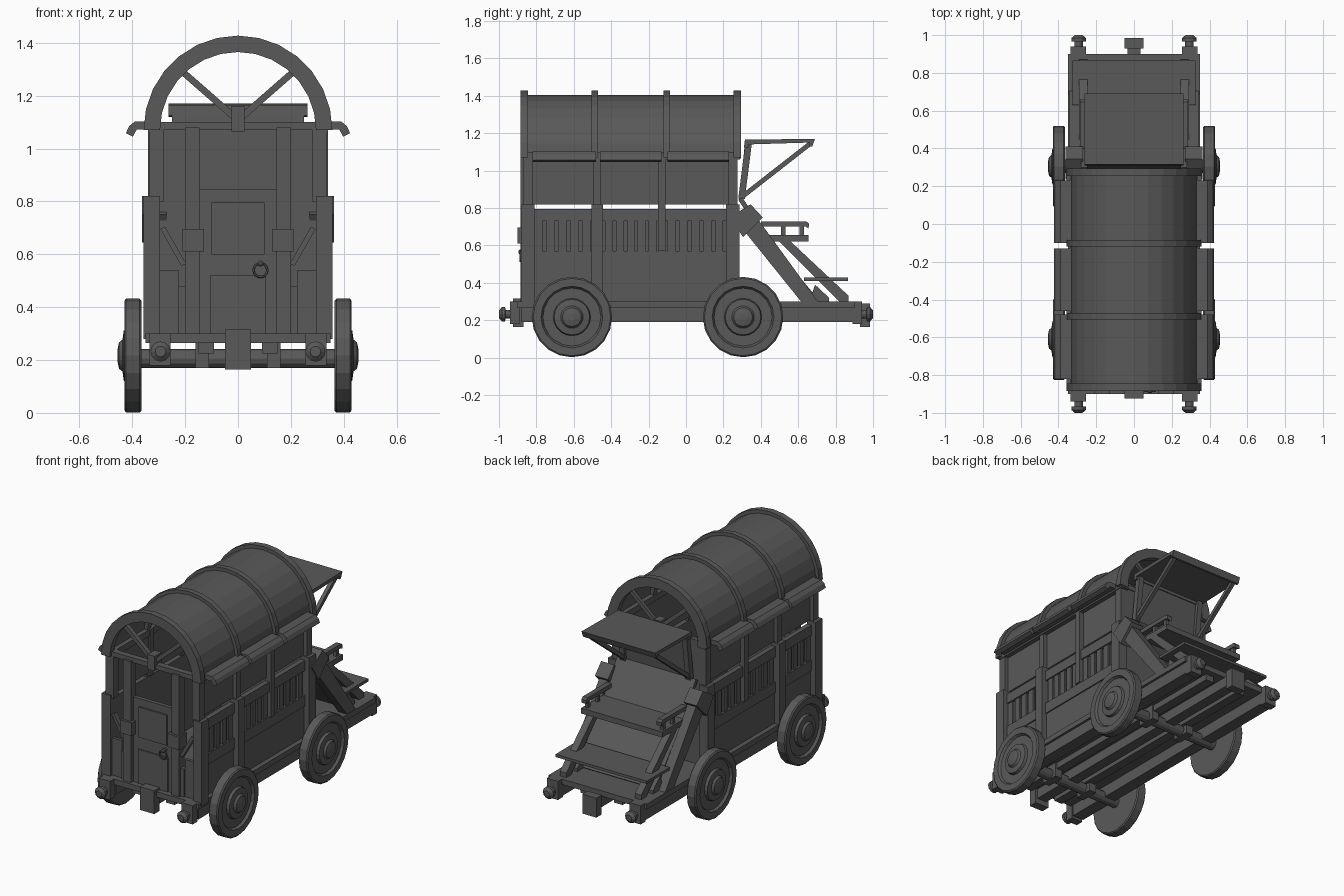
import bpy, bmesh, math
from mathutils import Vector

mat = bpy.data.materials.new("dark_grey")
mat.diffuse_color = (0.1, 0.1, 0.1, 1)

def finish(name, bm, mirror=False):
    bmesh.ops.recalc_face_normals(bm, faces=bm.faces)
    me = bpy.data.meshes.new(name)
    bm.to_mesh(me)
    bm.free()
    me.materials.append(mat)
    ob = bpy.data.objects.new(name, me)
    bpy.context.collection.objects.link(ob)
    if mirror:
        ob.modifiers.new("mirror", 'MIRROR').use_mirror_merge = False
    return ob

def prism(name, pts, a, b, axis='x', mirror=False):
    """Extrude a profile: (y, z) points along x, or (x, z) points along y."""
    bm = bmesh.new()
    co = (lambda p, t: (t, p[0], p[1])) if axis == 'x' else (lambda p, t: (p[0], t, p[1]))
    lo = [bm.verts.new(co(p, a)) for p in pts]
    hi = [bm.verts.new(co(p, b)) for p in pts]
    bm.faces.new(lo)
    bm.faces.new(hi)
    for i in range(len(pts)):
        j = (i + 1) % len(pts)
        bm.faces.new((lo[i], lo[j], hi[j], hi[i]))
    return finish(name, bm, mirror)

def box(name, x, y, z, mirror=False):
    return prism(name, [(y[0], z[0]), (y[1], z[0]), (y[1], z[1]), (y[0], z[1])], x[0], x[1], 'x', mirror)

def bar(name, p, q, w, a, b, axis='x', mirror=False):
    """Straight bar of width w from p to q in the profile plane."""
    p, q = Vector(p), Vector(q)
    d = (q - p).normalized()
    n = Vector((-d.y, d.x)) * w / 2
    return prism(name, [p - n, q - n, q + n, p + n], a, b, axis, mirror)

def lathe(name, prof, centre, axis, n=20, mirror=False):
    """Turn (position along axis, radius) points about the x or y axis."""
    bm = bmesh.new()
    rings = []
    for t, r in prof:
        ring = []
        for i in range(n):
            an = 2 * math.pi * i / n
            u, v = r * math.cos(an), r * math.sin(an)
            ring.append(bm.verts.new((t, centre[0] + u, centre[1] + v) if axis == 'x'
                                     else (centre[0] + u, t, centre[1] + v)))
        rings.append(ring)
    for r0, r1 in zip(rings, rings[1:]):
        for i in range(n):
            j = (i + 1) % n
            bm.faces.new((r0[i], r0[j], r1[j], r1[i]))
    bm.faces.new(rings[0])
    bm.faces.new(rings[-1])
    return finish(name, bm, mirror)

def arch(name, r_out, r_in, y0, y1, n=14, zc=1.07):
    ang = [math.pi * i / n for i in range(n + 1)]
    pts = [(r_out * math.cos(a), zc + r_out * math.sin(a)) for a in ang]
    pts += [(r_in * math.cos(a), zc + r_in * math.sin(a)) for a in reversed(ang)]
    return prism(name, pts, y0, y1, 'y')

# wheels and axles
wheel = [(0.365, 0.05), (0.365, 0.208), (0.372, 0.215), (0.423, 0.215), (0.43, 0.207), (0.43, 0.165),
         (0.415, 0.155), (0.415, 0.1), (0.432, 0.095), (0.437, 0.06), (0.45, 0.05), (0.456, 0.02)]
for tag, y in (("front", -0.61), ("rear", 0.305)):
    lathe(tag + "_wheel", wheel, (y, 0.217), 'x', 20, True)
    lathe(tag + "_axle", [(-0.38, 0.036), (0.38, 0.036)], (y, 0.205), 'x', 12)
    box(tag + "_axle_block", (0.11, 0.16), (y - 0.06, y + 0.06), (0.17, 0.27), True)

# chassis
box("floor", (-0.35, 0.35), (-0.9, 0.9), (0.265, 0.3))
box("side_rail", (0.255, 0.335), (-0.88, 0.93), (0.19, 0.28), True)
box("inner_rail", (0.09, 0.15), (-0.86, 0.86), (0.225, 0.27), True)
box("centre_beam", (-0.035, 0.035), (-0.9, 0.95), (0.2, 0.27))
box("front_hitch", (-0.05, 0.05), (-0.925, -0.87), (0.165, 0.315))
box("rear_hitch", (-0.05, 0.05), (0.93, 0.985), (0.165, 0.29))
for tag, s in (("front", -1), ("rear", 1)):
    box(tag + "_rail_cap", (0.255, 0.335), sorted((s * 0.89, s * 0.94)), (0.18, 0.3), True)
    lathe(tag + "_buffer", [(s * 0.94, 0.022), (s * 0.965, 0.022), (s * 0.967, 0.038), (s * 0.985, 0.038),
                            (s * 1.0, 0.02)], (0.293, 0.232), 'y', 12, True)

# side walls: solid lower boards, slats, rail, recessed upper panel
box("lower_side_wall", (0.295, 0.32), (-0.86, 0.27), (0.3, 0.57), True)
box("slat_backing", (0.295, 0.308), (-0.86, 0.27), (0.5, 0.795), True)
box("side_sill", (0.295, 0.328), (-0.86, 0.27), (0.5, 0.57), True)
box("side_rail_upper", (0.295, 0.328), (-0.86, 0.27), (0.73, 0.795), True)
box("upper_side_panel", (0.292, 0.31), (-0.86, 0.27), (0.82, 1.08), True)
box("eave_beam", (0.285, 0.34), (-0.87, 0.29), (1.06, 1.1), True)
bays = [(-0.82, -0.5), (-0.44, -0.15), (-0.11, 0.21)]
for y0, y1 in bays:
    for i in range(5):
        yc = y0 + (y1 - y0) * (i + 0.5) / 5
        box("side_slat", (0.305, 0.32), (yc - 0.021, yc + 0.021), (0.57, 0.73), True)
for y0, y1 in ((-0.88, -0.81), (-0.505, -0.445), (0.215, 0.285)):
    box("lower_post", (0.295, 0.357), (y0, y1), (0.28, 0.82), True)
    box("upper_post", (0.28, 0.335), (y0 + 0.01, y1 - 0.01), (0.8, 1.1), True)
box("short_post", (0.3, 0.34), (-0.15, -0.11), (0.57, 1.08), True)

# barrel roof, ribs and drooping eaves
arch("canvas_roof", 0.335, 0.318, -0.87, 0.285)
for y0, y1 in ((-0.885, -0.845), (-0.505, -0.47), (-0.12, -0.085), (0.255, 0.295)):
    arch("roof_rib", 0.357, 0.295, y0, y1)
eave = [(0.32, 1.07), (0.32, 1.102), (0.39, 1.102), (0.412, 1.085), (0.424, 1.058), (0.398, 1.045), (0.383, 1.072)]
for y0, y1 in ((-0.82, -0.48), (-0.46, -0.13), (-0.1, 0.23)):
    prism("eave_flap", eave, y0, y1, 'y', True)

# open gables with diagonal braces
for y0, y1 in ((-0.87, -0.83), (0.25, 0.28)):
    box("gable_beam", (-0.33, 0.33), (y0, y1), (1.07, 1.1))
    bar("gable_brace", (0.015, 1.12), (0.215, 1.295), 0.025, y0 + 0.005, y1 - 0.005, 'y', True)
    box("gable_block", (-0.025, 0.025), (y0 - 0.015, y1 + 0.015), (1.065, 1.16))

# front with door
box("door_post", (0.145, 0.2), (-0.885, -0.83), (0.3, 1.08), True)
box("door", (-0.145, 0.145), (-0.86, -0.835), (0.3, 0.845))
box("door_panel", (-0.1, 0.1), (-0.872, -0.855), (0.6, 0.795))
box("door_foot", (-0.105, 0.105), (-0.868, -0.855), (0.3, 0.52))
box("post_bracket", (0.128, 0.21), (-0.9, -0.82), (0.61, 0.695), True)
box("front_slat", (0.2, 0.225), (-0.87, -0.84), (0.3, 0.48), True)
box("front_side_board", (0.225, 0.3), (-0.86, -0.84), (0.3, 0.54), True)
bar("front_brace", (0.205, 0.56), (0.285, 0.7), 0.02, -0.87, -0.84, 'y', True)
lathe("door_knob", [(-0.86, 0.012), (-0.89, 0.012), (-0.895, 0.006)], (0.085, 0.565), 'y', 8)
bpy.ops.mesh.primitive_torus_add(major_radius=0.026, minor_radius=0.005, major_segments=14, minor_segments=6,
                                 location=(0.085, -0.885, 0.54), rotation=(math.pi / 2, 0, 0))
bpy.context.object.name = "door_ring"
bpy.context.object.data.materials.append(mat)

# rear wall and awning
box("rear_wall", (-0.3, 0.3), (0.25, 0.275), (0.3, 1.08))
prism("awning", [(0.31, 1.125), (0.315, 1.165), (0.69, 1.17), (0.675, 1.13), (0.66, 1.13), (0.66, 1.15),
                 (0.335, 1.14), (0.335, 1.12)], -0.262, 0.262)
bar("awning_post", (0.297, 0.85), (0.335, 1.15), 0.035, 0.215, 0.25, 'x', True)
bar("awning_strut", (0.3, 0.86), (0.665, 1.145), 0.025, 0.22, 0.245, 'x', True)
bar("awning_back", (0.29, 0.84), (0.322, 1.14), 0.015, -0.22, 0.22)

# rear slope, steps and handles
prism("slope_beam", [(0.265, 0.735), (0.345, 0.795), (0.705, 0.3), (0.615, 0.3)], 0.285, 0.345, 'x', True)
prism("slope_bracket", [(0.235, 0.75), (0.345, 0.82), (0.41, 0.75), (0.305, 0.645)], 0.27, 0.363, 'x', True)
bar("upper_slope_panel", (0.29, 0.85), (0.43, 0.64), 0.025, -0.28, 0.28)
bar("lower_slope_panel", (0.42, 0.64), (0.7, 0.3), 0.025, -0.28, 0.28)
prism("seat", [(0.37, 0.62), (0.655, 0.62), (0.655, 0.655), (0.37, 0.655)], -0.29, 0.29)
prism("step_stringer", [(0.49, 0.63), (0.55, 0.63), (0.87, 0.33), (0.87, 0.3), (0.82, 0.3)], 0.245, 0.29, 'x', True)
prism("stringer_foot", [(0.66, 0.3), (0.69, 0.39), (0.765, 0.32), (0.765, 0.3)], 0.24, 0.3, 'x', True)
box("lower_step", (-0.325, 0.325), (0.63, 0.865), (0.41, 0.428))
prism("hand_rail", [(0.4, 0.7), (0.4, 0.727), (0.645, 0.727), (0.658, 0.715), (0.655, 0.69), (0.64, 0.7)],
      0.25, 0.285, 'x', True)
for y in (0.52, 0.62):
    box("hand_rail_post", (0.257, 0.278), (y - 0.012, y + 0.012), (0.65, 0.705), True)
